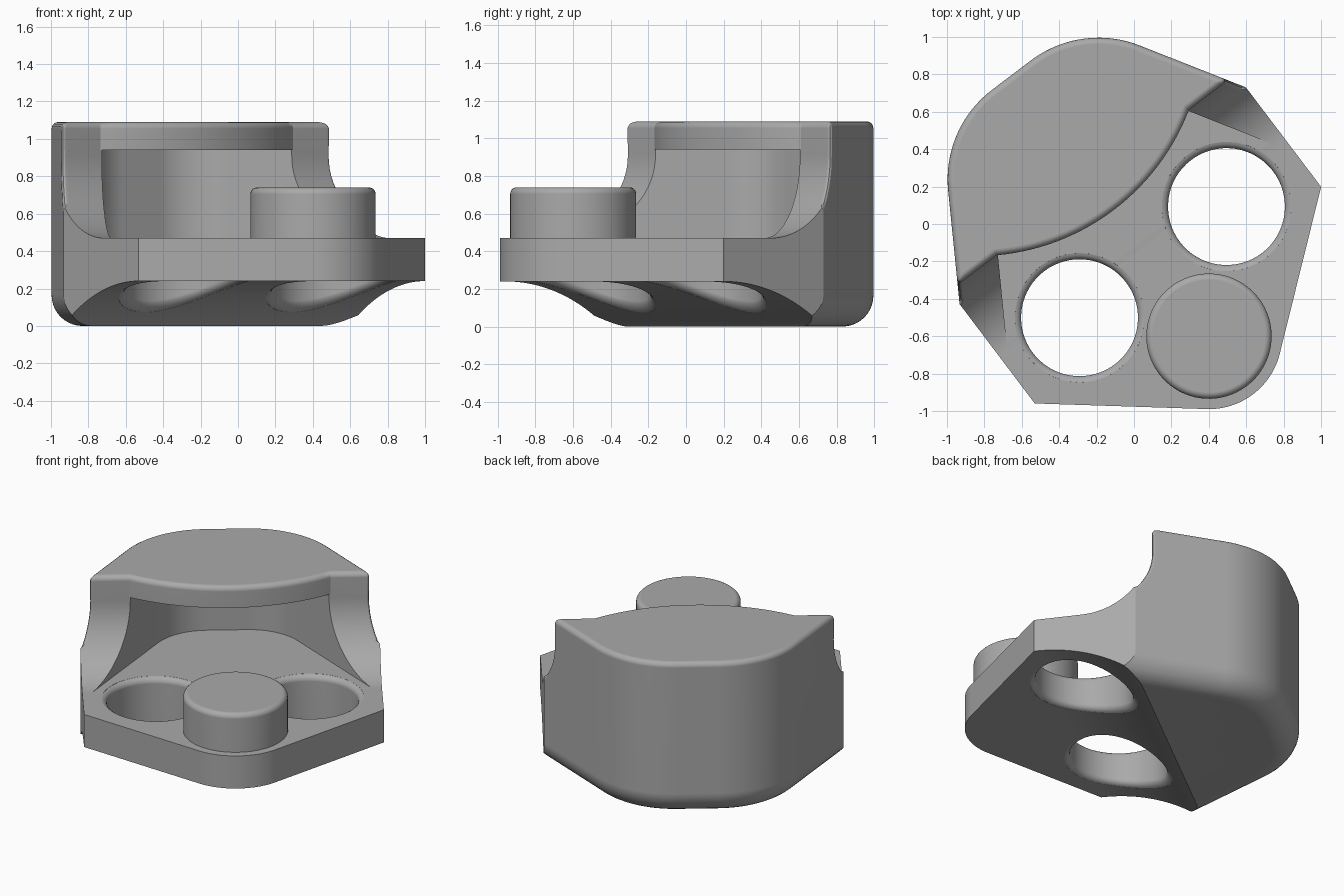
import bpy, bmesh
from math import sin, cos, pi, sqrt, radians, atan2, acos
from mathutils import Vector

cube = bpy.data.objects.get("Cube")
if cube:
    bpy.data.objects.remove(cube)

TURN = radians(37.1)          # the mirror axis runs diagonally
HALF, CORNER = 0.96, 0.22     # side walls and where they meet the slanted back
FLOOR, TOP, CEILING = 0.47, 1.09, 0.94
SLOPE = 0.61                  # sideways run of the slanted walls
FRONT_Y, FRONT_R = -0.72, 0.39
UNDER_Y, UNDER_Z, UNDER_R = -0.445, 0.24, 1.05

grey = bpy.data.materials.new("plain_grey")
grey.use_nodes = True
colour = (0.4, 0.4, 0.4, 1)
grey.diffuse_color = colour
grey.node_tree.nodes["Principled BSDF"].inputs["Base Color"].default_value = colour


def arc(cx, cy, r, a0, a1, n):
    """Points along an arc, angles in degrees."""
    angles = [radians(a0 + (a1 - a0) * i / n) for i in range(n + 1)]
    return [(cx + r * cos(a), cy + r * sin(a)) for a in angles]


def make_object(name, bm):
    bmesh.ops.recalc_face_normals(bm, faces=bm.faces)
    mesh = bpy.data.meshes.new(name)
    bm.to_mesh(mesh)
    bm.free()
    mesh.materials.append(grey)
    obj = bpy.data.objects.new(name, mesh)
    bpy.context.collection.objects.link(obj)
    return obj


def prism(name, points, low, high, along_x=False):
    """Extrude an outline upward, or a (y, z) profile sideways."""
    bm = bmesh.new()
    place = (lambda p: (low, p[0], p[1])) if along_x else (lambda p: (p[0], p[1], low))
    face = bm.faces.new([bm.verts.new(place(p)) for p in points])
    step = Vector((high - low, 0, 0)) if along_x else Vector((0, 0, high - low))
    new = bmesh.ops.extrude_face_region(bm, geom=[face])["geom"]
    bmesh.ops.translate(bm, vec=step, verts=[v for v in new if isinstance(v, bmesh.types.BMVert)])
    return make_object(name, bm)


def boolean(target, cutter, operation="DIFFERENCE"):
    mod = target.modifiers.new("cut", "BOOLEAN")
    mod.operation, mod.solver, mod.object = operation, "EXACT", cutter
    bpy.context.view_layer.update()
    graph = bpy.context.evaluated_depsgraph_get()
    mesh = bpy.data.meshes.new_from_object(target.evaluated_get(graph))
    target.modifiers.clear()
    target.data = mesh
    bpy.data.objects.remove(cutter)


def round_edges(obj, rule, radius, segments):
    bm = bmesh.new()
    bm.from_mesh(obj.data)
    bmesh.ops.remove_doubles(bm, verts=bm.verts, dist=0.0005)
    edges = [e for e in bm.edges if rule(e)]
    bmesh.ops.bevel(bm, geom=edges, offset=radius, segments=segments, profile=0.5,
                    affect="EDGES", clamp_overlap=False)
    bm.to_mesh(obj.data)
    bm.free()


def back_outline(inset, front):
    """Flat back, rounded corners and slanted sides, moved inward by inset."""
    slant = atan2(SLOPE, 1)
    cx, cy, r = 0.13, 0.43, 0.6 - inset
    side = arc(cx, cy, r, 90 - 0, slant * 180 / pi, 20)
    x, y = side[-1]
    side.append((x + SLOPE * (y - front), front))
    return side + [(-x, y) for x, y in reversed(side)]


def level(z):
    return lambda e: all(abs(v.co.z - z) < 0.001 for v in e.verts) and \
        any(abs(f.normal.z) < 0.9 for f in e.link_faces)


# Main body: slanted back with rounded bottom edge, trimmed to the plate outline
body = prism("body", back_outline(0, -1.6), 0, TOP)
round_edges(body, level(0), 0.165, 10)
reach = sqrt(HALF ** 2 + (UNDER_Y - FRONT_Y) ** 2)
tangent = (atan2(UNDER_Y - FRONT_Y, HALF) - acos(FRONT_R / reach)) * 180 / pi
plate = [(-HALF, 1.4), (-HALF, UNDER_Y)]
plate += arc(0, FRONT_Y, FRONT_R, -180 - tangent, tangent, 24)
plate += [(HALF, UNDER_Y), (HALF, 1.4)]
boolean(body, prism("plate_outline", plate, -0.5, 1.5), "INTERSECT")

# Open front above the floor, leaving a bulging roof lip
pillar_y, curve_r = 0.31, 0.44
open_front = [(-1.7, FLOOR)] + arc(pillar_y - curve_r, FLOOR + curve_r, curve_r, -90, 0, 20)
open_front += [(pillar_y, 1.4), (-1.7, 1.4)]
opening = prism("front_opening", open_front, -1.5, 1.5, along_x=True)
lip_half, lip_depth = 0.645, 0.185
lip_r = (lip_half ** 2 + lip_depth ** 2) / (2 * lip_depth)
spread = atan2(lip_half, lip_r - lip_depth) * 180 / pi
lip = arc(0, pillar_y - lip_depth + lip_r, lip_r, -90 - spread, -90 + spread, 28)
lip += [(lip_half, 0.5), (-lip_half, 0.5)]
boolean(opening, prism("roof_lip", lip, CEILING, 1.6))
boolean(body, opening)


# Soft edges on the roof and the outer pillar corners
def pillar_corner(e):
    return all(CORNER - 0.005 < v.co.y < pillar_y + 0.002 and v.co.z > FLOOR + 0.1 and
               abs(abs(v.co.x) - HALF + SLOPE * (v.co.y - CORNER)) < 0.012
               for v in e.verts) and abs(e.verts[0].co.z - e.verts[1].co.z) > 0.001 and \
        any(f.normal.y < -0.3 for f in e.link_faces)


round_edges(body, lambda e: level(TOP)(e) or pillar_corner(e), 0.035, 4)

# Recess under the roof
boolean(body, prism("recess", back_outline(0.23, -0.1), FLOOR, CEILING))

# Concave underside
under = [(-1.7, -0.6), (-1.7, UNDER_Z)]
under += arc(UNDER_Y, UNDER_Z - UNDER_R, UNDER_R, 90, 45, 40) + [(0.25, -0.6)]
boolean(body, prism("underside", under, -1.5, 1.5, along_x=True))


def under_height(y):
    d = max(0, y - UNDER_Y)
    return UNDER_Z - UNDER_R + sqrt(UNDER_R ** 2 - d * d)


def hole_cutter(cx, cy, r, lip=0.04, sides=64):
    """A round cutter that flares at the floor and along the curved underside."""
    flare = [(r + lip * (1 - cos(a)), lip * (1 - sin(a)))
             for a in [radians(80 * i / 5) for i in range(6)]] + [(r + lip, -0.03)]
    rings = [(rad, d, True) for rad, d in reversed(flare)] + [(rad, d, False) for rad, d in flare]
    bm = bmesh.new()
    loops = []
    for rad, depth, low in rings:
        loop = []
        for x, y in arc(cx, cy, rad, 0, 360, sides)[:-1]:
            loop.append(bm.verts.new((x, y, under_height(y) + depth if low else FLOOR - depth)))
        loops.append(loop)
    for a, b in zip(loops, loops[1:]):
        for i in range(sides):
            j = (i + 1) % sides
            bm.faces.new((a[i], a[j], b[j], b[i]))
    for loop in (loops[0], loops[-1]):
        hub = bm.verts.new((cx, cy, sum(v.co.z for v in loop) / sides))
        for i in range(sides):
            bm.faces.new((loop[i], loop[(i + 1) % sides], hub))
    return make_object("hole_cutter", bm)


# Two through holes
for side in (-1, 1):
    boolean(body, hole_cutter(side * 0.4925, -0.224, 0.3125))

# Round button at the front
button = prism("button", arc(0, FRONT_Y, 0.335, 0, 360, 72)[:-1], FLOOR - 0.05, 0.74)
round_edges(button, level(0.74), 0.035, 5)

# Turn into place and shade
for obj in (body, button):
    obj.rotation_euler.z = TURN
    obj.location = (-0.042 * cos(TURN), -0.042 * sin(TURN), 0)
    bpy.ops.object.select_all(action="DESELECT")
    obj.select_set(True)
    bpy.context.view_layer.objects.active = obj
    bpy.ops.object.shade_smooth_by_angle(angle=radians(25))
    weights = obj.modifiers.new("even_shading", "WEIGHTED_NORMAL")
    weights.keep_sharp = True
